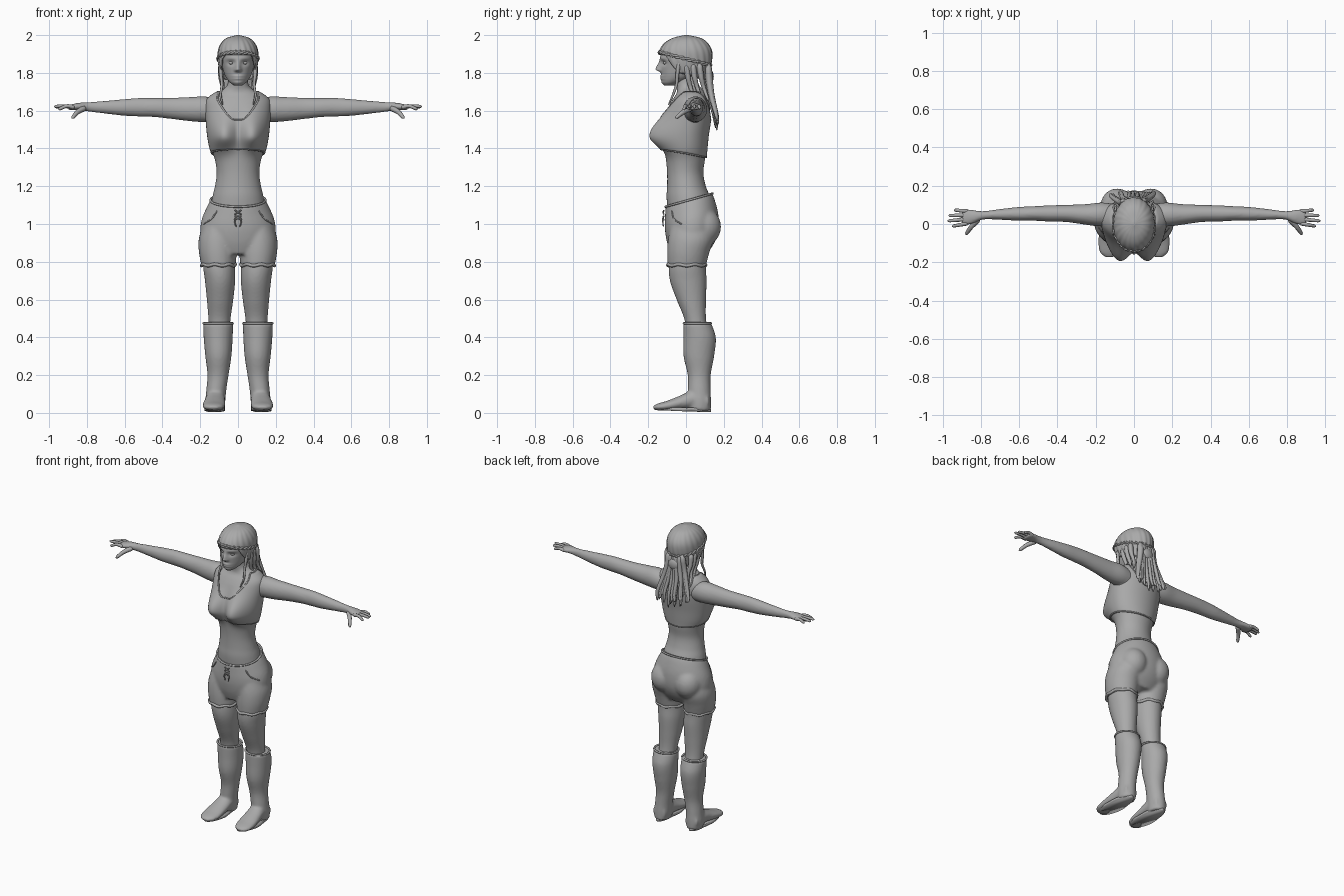
import bpy, bmesh, math, random
from mathutils import Vector

random.seed(4)
if "Cube" in bpy.data.objects:
    bpy.data.objects.remove(bpy.data.objects["Cube"])

grey = bpy.data.materials.new("plain_grey")
grey.use_nodes = True
grey.diffuse_color = (0.4, 0.4, 0.4, 1)
grey.node_tree.nodes["Principled BSDF"].inputs["Base Color"].default_value = (0.4, 0.4, 0.4, 1)


def at(rows, t):
    """Smooth interpolation of keyed rows; the first column is the key."""
    rows = sorted(rows)
    t = min(max(t, rows[0][0]), rows[-1][0])
    i = max(j for j in range(len(rows) - 1) if rows[j][0] <= t)

    def slope(j, c):
        a, b = rows[max(j - 1, 0)], rows[min(j + 1, len(rows) - 1)]
        return (b[c] - a[c]) / (b[0] - a[0])
    p, q = rows[i], rows[i + 1]
    h = q[0] - p[0]
    s = (t - p[0]) / h
    return [p[c] * (1 + 2 * s) * (1 - s) ** 2 + slope(i, c) * h * s * (1 - s) ** 2
            + q[c] * s * s * (3 - 2 * s) + slope(i + 1, c) * h * s * s * (s - 1)
            for c in range(1, len(p))]


def bump(d, below, above=None):
    return math.exp(-0.5 * (d / (above if above and d > 0 else below)) ** 2)


def ease(t, a, b):
    s = min(max((t - a) / (b - a), 0), 1)
    return s * s * (3 - 2 * s)


def angles(n):
    return [math.tau * i / n - math.pi for i in range(n)]


def skin(bm, rings, caps=True):
    """Bridge closed rings of points."""
    vs = [[bm.verts.new(p) for p in r] for r in rings]
    n = len(vs[0])
    for a, b in zip(vs, vs[1:]):
        for i in range(n):
            bm.faces.new((a[i], a[(i + 1) % n], b[(i + 1) % n], b[i]))
    if caps:
        bm.faces.new(vs[0])
        bm.faces.new(vs[-1])


def loft(bm, rows, axis, side=1, steps=40):
    """Elliptic loft along x, y or z; rows are key, two centres, two radii."""
    rings = []
    for k in range(steps + 1):
        t = min(rows)[0] + (max(rows)[0] - min(rows)[0]) * k / steps
        c1, c2, r1, r2 = at(rows, t)
        ring = []
        for a in angles(32):
            p = [c1 + r1 * math.cos(a), c2 + r2 * math.sin(a)]
            p.insert(axis, t)
            ring.append((p[0] * side, p[1], p[2]))
        rings.append(ring)
    skin(bm, rings)


def tube(bm, pts, r0, r1, closed=False, steps=16):
    """Round tube through points, tapering from r0 to r1."""
    if closed:
        path = [Vector(p) for p in pts]
        path.append(path[0])
    else:
        rows = [(i, *p) for i, p in enumerate(pts)]
        path = [Vector(at(rows, (len(pts) - 1) * k / steps)) for k in range(steps + 1)]
    ref = Vector((0, 0, 1)) if closed else Vector((0, 1, 0.13))
    rings, last = [], len(path) - 1
    for k, p in enumerate(path):
        if closed:
            d = path[(k + 1) % last] - path[(k - 1) % last]
        else:
            d = path[min(k + 1, last)] - path[max(k - 1, 0)]
        u = d.cross(ref).normalized()
        v = d.cross(u).normalized()
        f = k / last
        r = (r0 + (r1 - r0) * f) * (1 if closed else min(1, 0.35 + 9 * f, 0.35 + 9 * (1 - f)))
        rings.append([p + r * (u * math.cos(a) + v * math.sin(a)) for a in angles(8)])
    skin(bm, rings, not closed)


def ball(bm, c, r):
    g = bmesh.ops.create_uvsphere(bm, u_segments=24, v_segments=14, radius=1)
    for v in g["verts"]:
        v.co = Vector(c) + Vector([a * b for a, b in zip(v.co, r)])


def finish(name, bm, voxel=0, smooth=3, thick=0):
    bmesh.ops.recalc_face_normals(bm, faces=bm.faces)
    me = bpy.data.meshes.new(name)
    bm.to_mesh(me)
    bm.free()
    me.materials.append(grey)
    me.polygons.foreach_set("use_smooth", [True] * len(me.polygons))
    ob = bpy.data.objects.new(name, me)
    bpy.context.scene.collection.objects.link(ob)
    if voxel:
        m = ob.modifiers.new("blend", "REMESH")
        m.mode, m.voxel_size, m.use_smooth_shade = "VOXEL", voxel, True
        m = ob.modifiers.new("soften", "SMOOTH")
        m.factor, m.iterations = 0.5, smooth
    if thick:
        m = ob.modifiers.new("thickness", "SOLIDIFY")
        m.thickness, m.offset = thick, 0


def oval(rows, z, a, off=0.0):
    """Point on a body section: half width, front y, back y; angle 0 is front."""
    w, f, b = at(rows, z)
    return Vector(((w + off) * math.sin(a), (f + b) / 2 - ((b - f) / 2 + off) * math.cos(a), z))


TORSO = [(.95, .165, -.085, .14), (1.1, .142, -.1, .135), (1.15, .134, -.103, .125), (1.2, .122, -.1, .105),
         (1.27, .113, -.1, .092), (1.34, .122, -.105, .1), (1.4, .143, -.11, .106), (1.47, .156, -.113, .113),
         (1.55, .163, -.108, .125), (1.62, .166, -.09, .128), (1.66, .158, -.07, .12), (1.69, .122, -.05, .105),
         (1.715, .075, -.048, .085), (1.74, .055, -.053, .066), (1.8, .052, -.05, .06)]


def torso(z, a, off=0.0):
    p = oval(TORSO, z, a, off)
    front = max(0, math.cos(a)) ** 0.5
    p.y -= .093 * front * bump(z - 1.465, .048, .07) * max(bump(abs(p.x) - .085, .05, .058), .3)
    return p


# Body: torso, arms, palms and legs blended into one skin
ARM = [(.1, .055, 1.6, .05, .055), (.17, .05, 1.607, .062, .068), (.25, .05, 1.608, .054, .064),
       (.35, .055, 1.612, .045, .056), (.45, .055, 1.617, .042, .05), (.52, .055, 1.618, .038, .049),
       (.6, .053, 1.617, .036, .044), (.7, .05, 1.618, .028, .034), (.79, .045, 1.62, .022, .025),
       (.84, .038, 1.622, .035, .02), (.88, .036, 1.618, .042, .016), (.9, .036, 1.618, .037, .012)]
LEG = [(.42, .1, .06, .055, .058), (.5, .098, .048, .059, .058), (.6, .095, .028, .07, .078),
       (.7, .095, .012, .08, .097), (.78, .1, .008, .084, .098), (.95, .1, .03, .075, .09)]
bm = bmesh.new()
skin(bm, [[torso(.95 + .85 * k / 90, a) for a in angles(72)] for k in range(91)])
for s in (1, -1):
    loft(bm, ARM, 0, s, 60)
    loft(bm, LEG, 2, s)
finish("body", bm, .008)

# Fingers and thumbs
FINGERS = [(.004, .95, -.012, 1.606), (.026, .974, .016, 1.622), (.046, .968, .044, 1.618), (.066, .94, .073, 1.612)]
bm = bmesh.new()
for s in (1, -1):
    for y, tx, ty, tz in FINGERS:
        tube(bm, [(s * .865, y, 1.617), (s * (.865 + tx) / 2, (y + ty) / 2, 1.624), (s * tx, ty, tz)], .0115, .008)
    tube(bm, [(s * .81, .03, 1.615), (s * .85, -.015, 1.592), (s * .878, -.055, 1.56)], .017, .009)
finish("fingers", bm)

# Cropped top with scooped neck
bm = bmesh.new()
rings = []
for k in range(29):
    ring = []
    for a in angles(100):
        low = 1.375 + .022 * math.cos(a)
        high = 1.55 + .15 * ease(abs(math.sin(a)), .1, .95)
        ring.append(torso(low + (high - low) * k / 28, a, .005))
    rings.append(ring)
skin(bm, rings, False)
finish("cropped_top", bm, thick=.006)

bm = bmesh.new()
for edge in (rings[0], rings[-1]):
    tube(bm, edge, .005, .005, True)
finish("cropped_top_hems", bm)

# Shorts: hips, seat and short legs
HIPS = [(.84, .14, -.08, .11), (.9, .188, -.1, .15), (.96, .2, -.11, .172), (1.02, .192, -.112, .172),
        (1.08, .166, -.11, .155), (1.125, .143, -.108, .138)]
SHORT_LEG = [(.775, .103, .004, .09, .101), (.85, .107, .012, .1, .112), (.92, .108, .025, .1, .12),
             (1.0, .1, .03, .085, .11)]


def hips(z, a, off=0.0):
    p = oval(HIPS, z, a, off)
    p.z += .28 * p.y * ease(z, .92, 1.12)
    return p


bm = bmesh.new()
skin(bm, [[hips(.84 + .285 * k / 30, a) for a in angles(64)] for k in range(31)])
for s in (1, -1):
    loft(bm, SHORT_LEG, 2, s)
    ball(bm, (s * .088, .092, .985), (.088, .094, .1))
finish("shorts", bm, .01, 4)

# Waistband, cuffs, crossed laces and pocket seams
bm = bmesh.new()
tube(bm, [hips(1.122, a, .001) for a in angles(64)], .006, .006, True)
for s in (1, -1):
    tube(bm, [(s * (.103 + .089 * math.sin(a)), .004 - .1 * math.cos(a), .783 + .004 * math.sin(7 * a))
              for a in angles(48)], .009, .009, True)
    for z in (1.02, 1.05):
        tube(bm, [(-s * .018, -.116, z), (0, -.121, z + .012), (s * .018, -.116, z + .024)], .004, .004)
    tube(bm, [(s * .004, -.12, 1.045), (s * .018, -.123, 1.02), (s * .01, -.12, .985)], .004, .003)
    tube(bm, [hips(z, s * a, .001) for z, a in ((1.09, .75), (1.04, .85), (1.0, 1.2))], .004, .004)
finish("shorts_trim", bm)

# Boots: shaft and foot blended, with a rolled rim and a sole
SHAFT = [(.01, .12, .072, .05, .06), (.06, .12, .072, .053, .061), (.12, .115, .07, .053, .06),
         (.2, .106, .07, .056, .061), (.3, .104, .068, .069, .081), (.4, .105, .072, .077, .086),
         (.475, .105, .06, .079, .074)]
FOOT = [(-.174, .13, .029, .02, .008), (-.15, .13, .031, .048, .018), (-.1, .128, .038, .06, .026),
        (-.03, .124, .054, .057, .038), (.04, .12, .07, .051, .052), (.12, .12, .06, .045, .05)]
for s, side in ((1, "left"), (-1, "right")):
    bm = bmesh.new()
    loft(bm, SHAFT, 2, s)
    loft(bm, FOOT, 1, s)
    finish(side + "_boot", bm, .009)
    bm = bmesh.new()
    tube(bm, [(s * (.105 + .077 * math.sin(a)), .06 - .072 * math.cos(a), .474) for a in angles(40)], .006, .006, True)
    sole = [(s * (.124 + (.054 - .006 * math.cos(a)) * math.sin(a)), -.018 + .15 * math.cos(a)) for a in angles(40)]
    skin(bm, [[(x, y, z + .012 * ease(y, .05, -.16) + .008 * bump(y - .03, .03)) for x, y in sole] for z in (.004, .02)])
    finish(side + "_boot_trim", bm)

# Head with sculpted face, eyes and ears
HEAD = [(1.734, .022, -.112, -.06), (1.75, .044, -.124, -.02), (1.78, .066, -.129, .05), (1.82, .08, -.133, .1),
        (1.87, .089, -.137, .115), (1.92, .09, -.128, .116), (1.96, .07, -.1, .09), (1.985, .03, -.04, .04)]


def face(z, a):
    p = oval(HEAD, z, a)
    if math.cos(a) > 0:
        x = abs(p.x)
        p.y -= .027 * bump(x, .010) * bump(z - 1.818, .008, .024) + .006 * bump(x - .012, .006) * bump(z - 1.815, .007)
        p.y += .012 * bump(x - .036, .016) * bump(z - 1.853, .011)
        p.y -= .007 * bump(x, .02) * (bump(z - 1.782, .005) + bump(z - 1.769, .005)) + .006 * bump(x, .018) * bump(z - 1.747, .01)
        p.y -= .004 * bump(x - .04, .02) * bump(z - 1.876, .008)
    return p


bm = bmesh.new()
skin(bm, [[face(1.734 + .251 * k / 80, a) for a in angles(110)] for k in range(81)])
for s in (1, -1):
    ball(bm, (s * .035, -.109, 1.853), (.014, .012, .009))
    ball(bm, (s * .09, -.012, 1.835), (.012, .016, .032))
finish("head", bm)

# Hair cap with combed ridges, and a braided band
CAP = [(1.76, .085, -.06, .105), (1.82, .098, -.12, .124), (1.87, .105, -.142, .136), (1.92, .103, -.137, .134),
       (1.96, .085, -.108, .11), (1.985, .055, -.064, .072), (1.998, .008, -.008, .012)]
bm = bmesh.new()
rings = []
for k in range(29):
    ring = []
    for a in angles(120):
        low = 1.895 - .1 * ease(abs(a), .65, 1.3) - .03 * ease(abs(a), 1.3, 2.4)
        z = low + (1.998 - low) * (1 - (1 - k / 28) ** 2)
        ring.append(oval(CAP, z, a, .0022 * math.sin(20 * a + 30 * z) * (1 - k / 28)))
    rings.append(ring)
skin(bm, rings, False)
bm.faces.new(list(bm.verts)[-120:])
finish("hair_cap", bm, thick=.004)

bm = bmesh.new()
for turn in (0, math.pi):
    tube(bm, [oval(CAP, 1.875 + .035 * math.cos(a) + .005 * math.sin(14 * a + turn), a,
                   .001 + .003 * math.cos(14 * a + turn)) for a in angles(140)], .006, .006, True)
finish("braided_band", bm)

# Loose hair down the back and beside the face
bm = bmesh.new()
for i in range(17):
    x = -.115 + .23 * i / 16 + random.uniform(-.01, .01)
    d = random.uniform(-.008, .012)
    end = 1.475 + random.uniform(0, .07) + abs(x) * .5
    tube(bm, [(x * .45, .118, 1.85), (x * .55, .118 + d, 1.76), (x * .75, .13 + d, 1.68),
              (x * .95 + d, .152 + d, 1.59), (x, .162 + d, end)], .019, .007)
for s in (1, -1):
    for y in (.0, .035, .07):
        tube(bm, [(s * .088, y, 1.85), (s * .09, y + .01, 1.78), (s * .082, y + .025, 1.72),
                  (s * .1, y + .05, 1.65)], .018, .007)
    tube(bm, [(s * .09, -.035, 1.87), (s * .092, -.045, 1.8), (s * .085, -.05, 1.74),
              (s * .092, -.07, 1.68), (s * .08, -.093, 1.63)], .012, .004)
ball(bm, (0, .122, 1.78), (.045, .025, .04))
finish("loose_hair", bm)
